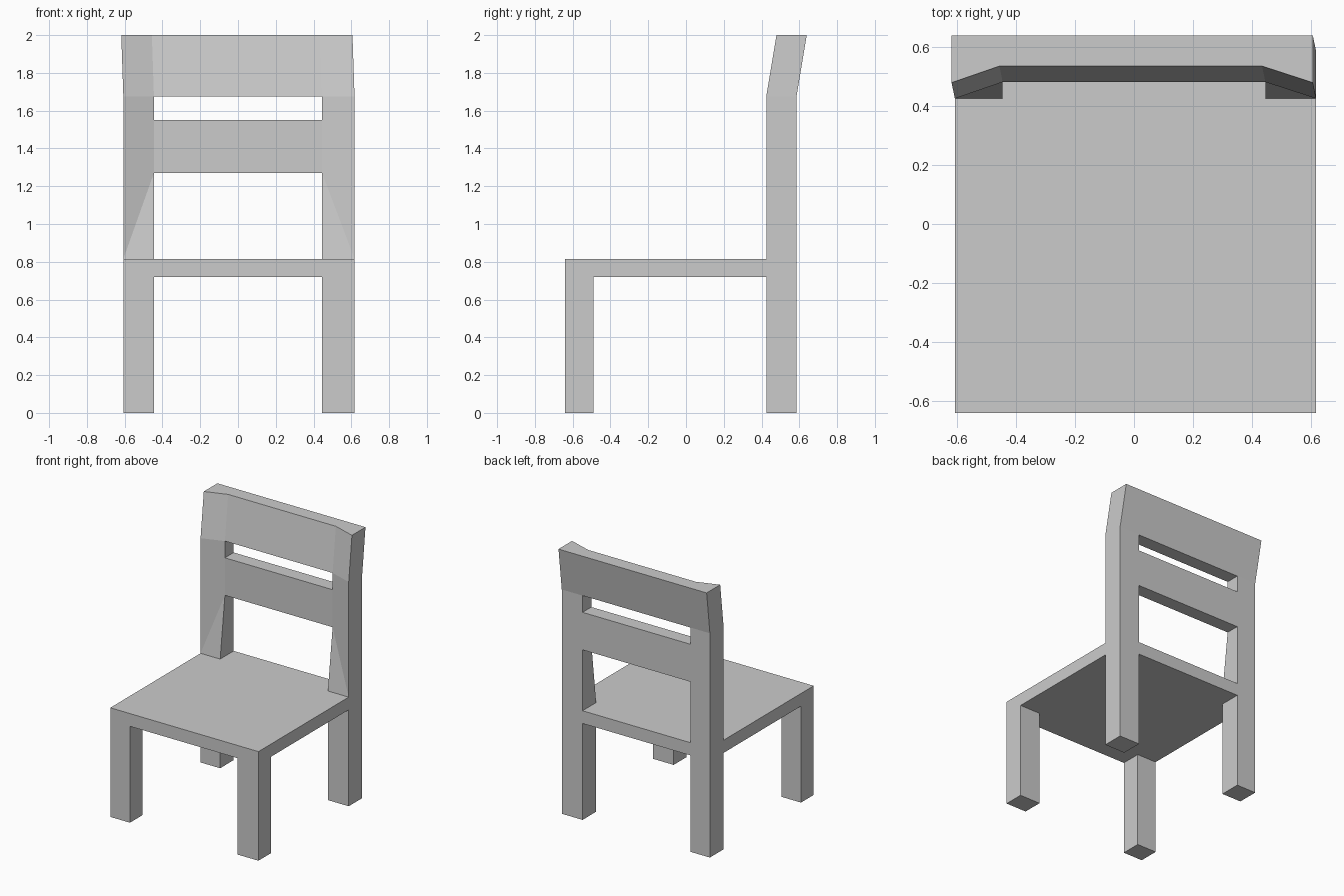
import bpy, bmesh

cube = bpy.data.objects.get("Cube")
if cube:
    bpy.data.objects.remove(cube, do_unlink=True)

grey = bpy.data.materials.new("plain_grey")
grey.use_nodes = True
grey.diffuse_color = (0.6, 0.6, 0.6, 1)
grey.node_tree.nodes["Principled BSDF"].inputs["Base Color"].default_value = (0.6, 0.6, 0.6, 1)

XS = (-0.607, -0.445, 0.445, 0.617)   # post edges, from right to left
FRONT, BACK = -0.64, 0.585
POST_Y = 0.425
SEAT_LOW, SEAT_TOP = 0.72, 0.815


def finish(name, bm):
    bmesh.ops.recalc_face_normals(bm, faces=bm.faces)
    mesh = bpy.data.meshes.new(name)
    bm.to_mesh(mesh)
    bm.free()
    mesh.materials.append(grey)
    obj = bpy.data.objects.new(name, mesh)
    bpy.context.collection.objects.link(obj)
    return obj


def box(name, x, y, z):
    bm = bmesh.new()
    bmesh.ops.create_cube(bm, size=1)
    for v in bm.verts:
        v.co = [r[0] if c < 0 else r[1] for c, r in zip(v.co, (x, y, z))]
    return finish(name, bm)


# Seat and four legs
box("seat", (XS[0], XS[3]), (FRONT, BACK), (SEAT_LOW, SEAT_TOP))
for side, x in (("right", XS[:2]), ("left", XS[2:])):
    box("front_leg_" + side, x, (FRONT, -0.49), (0, SEAT_LOW))
    box("back_leg_" + side, x, (POST_Y, BACK), (0, SEAT_LOW))

# Backrest: a grid of cells with two openings, hollowed in front, tilted at the top
ROWS = (SEAT_TOP, 1.27, 1.55, 1.675, 2.0)
OPEN_ROWS = (0, 2)
bm = bmesh.new()
front, back = {}, {}
for r, z in enumerate(ROWS):
    top = r == len(ROWS) - 1
    tilt, shift = (0.054, -0.011) if top else (0, 0)
    for c, x in enumerate(XS):
        hollow = 0.056 if c in (1, 2) and r > 0 else 0
        front[c, r] = bm.verts.new((x + shift, POST_Y + hollow + tilt, z))
        back[c, r] = bm.verts.new((x + shift, BACK + tilt, z))

cells = {(c, r) for c in range(3) for r in range(4) if not (c == 1 and r in OPEN_ROWS)}
for c, r in cells:
    loop = [(c, r), (c + 1, r), (c + 1, r + 1), (c, r + 1)]
    # front is folded along a diagonal from the outer edge to the inner edge
    k = 1 if c == 2 else 0
    q = [front[p] for p in loop[k:] + loop[:k]]
    bm.faces.new(q[:3])
    bm.faces.new((q[0], q[2], q[3]))
    bm.faces.new([back[p] for p in reversed(loop)])
    # side walls wherever the neighbouring cell is empty
    neighbours = ((c, r - 1), (c + 1, r), (c, r + 1), (c - 1, r))
    for i, n in enumerate(neighbours):
        if n not in cells:
            a, b = loop[i], loop[(i + 1) % 4]
            bm.faces.new((front[b], front[a], back[a], back[b]))
finish("backrest", bm)
